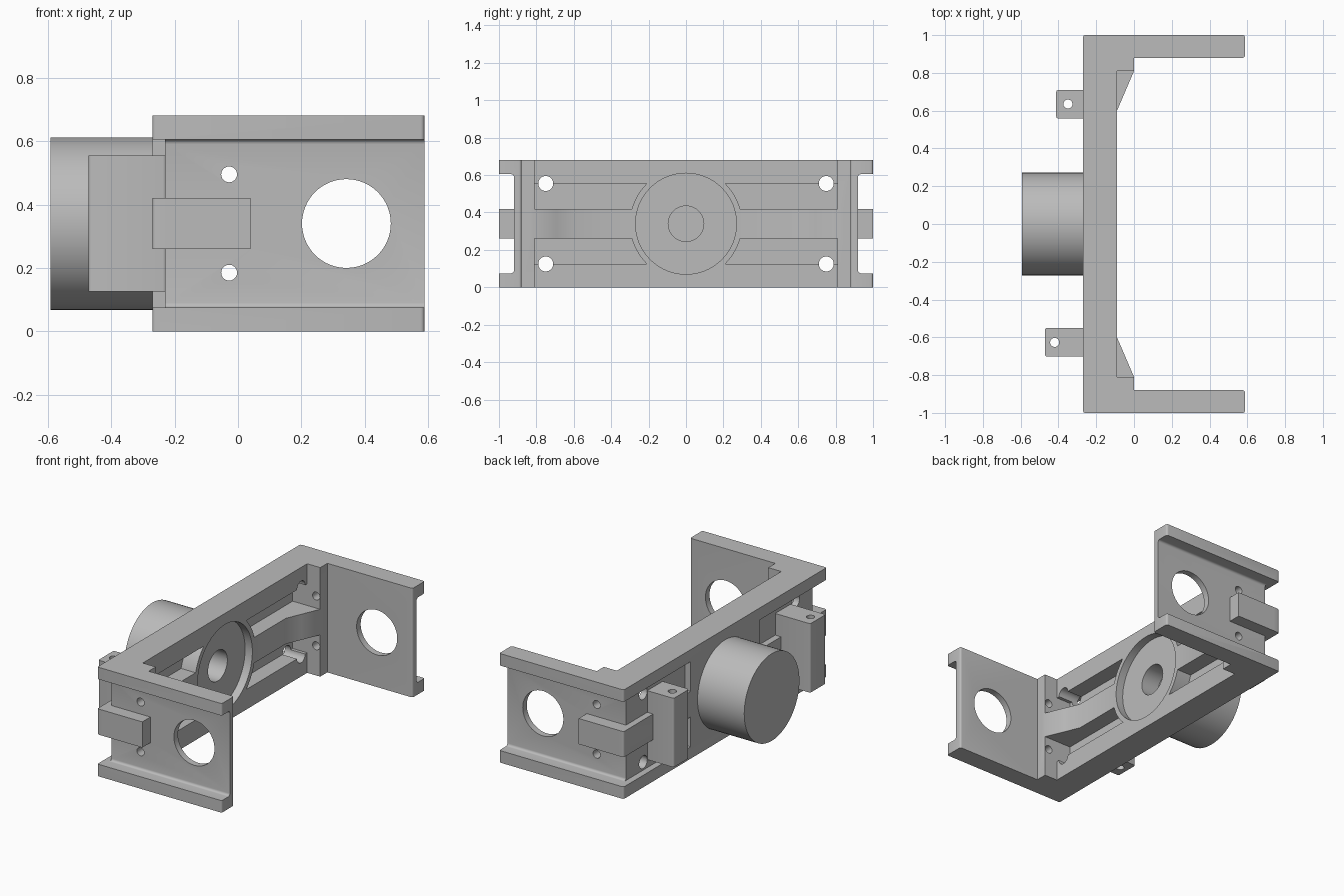
import bpy
import bmesh
import math
from mathutils import Matrix, Vector

if "Cube" in bpy.data.objects:
    bpy.data.objects.remove(bpy.data.objects["Cube"], do_unlink=True)

GREY = (0.5, 0.5, 0.5, 1.0)
grey = bpy.data.materials.new("plain grey")
grey.use_nodes = True
grey.diffuse_color = GREY
grey.node_tree.nodes["Principled BSDF"].inputs["Base Color"].default_value = GREY

MID = 0.34          # mid height of the bracket
RIDGE = (0.26, 0.42)   # height span of the central rib
CHANNEL = (0.075, 0.605)  # height span between the flanges


def finish(name, bm):
    bmesh.ops.recalc_face_normals(bm, faces=bm.faces)
    mesh = bpy.data.meshes.new(name)
    bm.to_mesh(mesh)
    bm.free()
    mesh.materials.append(grey)
    obj = bpy.data.objects.new(name, mesh)
    bpy.context.collection.objects.link(obj)
    return obj


def prism(name, outline, z, radius=0, rounded=lambda v: True):
    """Extrude an xy outline between two heights, rounding chosen upright edges."""
    bm = bmesh.new()
    face = bm.faces.new([bm.verts.new((x, y, z[0])) for x, y in outline])
    geom = bmesh.ops.extrude_face_region(bm, geom=[face])["geom"]
    up = [g for g in geom if isinstance(g, bmesh.types.BMVert)]
    bmesh.ops.translate(bm, verts=up, vec=(0, 0, z[1] - z[0]))
    if radius:
        edges = [e for e in bm.edges
                 if abs(e.verts[0].co.z - e.verts[1].co.z) > 1e-4 and rounded(e.verts[0].co)]
        bmesh.ops.bevel(bm, geom=edges, offset=radius, segments=4, profile=0.5, affect="EDGES")
    return finish(name, bm)


def box(name, x, y, z, radius=0):
    y = sorted(y)
    return prism(name, [(x[0], y[0]), (x[1], y[0]), (x[1], y[1]), (x[0], y[1])], z, radius)


def cylinder(name, axis, start, length, radius, sides=48):
    """Cylinder beginning at a point and running along an axis."""
    direction = Vector(axis)
    turn = direction.to_track_quat("Z", "Y").to_matrix().to_4x4()
    place = Matrix.Translation(Vector(start) + direction * length / 2)
    bm = bmesh.new()
    bmesh.ops.create_cone(bm, cap_ends=True, segments=sides, radius1=radius,
                          radius2=radius, depth=length, matrix=place @ turn)
    return finish(name, bm)


def combine(target, tool, operation="DIFFERENCE"):
    tool.hide_render = True
    mod = target.modifiers.new("cut", "BOOLEAN")
    mod.operation = operation
    mod.solver = "EXACT"
    mod.object = tool
    bpy.context.view_layer.objects.active = target
    bpy.ops.object.modifier_apply(modifier=mod.name)
    bpy.data.objects.remove(tool, do_unlink=True)


def smooth(obj):
    bpy.ops.object.select_all(action="DESELECT")
    obj.select_set(True)
    bpy.context.view_layer.objects.active = obj
    bpy.ops.object.shade_smooth_by_angle(angle=math.radians(30))


# U-shaped frame with thick inner corners
half = [(-0.09, 0.81), (0, 0.81), (0, 0.88), (0.588, 0.88), (0.588, 1), (-0.27, 1)]
outline = half + [(x, -y) for x, y in reversed(half)]
frame = prism("frame", outline, (0, 0.68), 0.012,
              lambda v: abs(v.y) > 0.99 or v.x > 0.58)

for s in (1, -1):
    # Ramp joining the central rib to the corner
    ramp = prism("ramp", [(-0.12, s * 0.6), (-0.09, s * 0.6), (0, s * 0.81),
                          (0, s * 0.84), (-0.12, s * 0.84)], RIDGE)
    combine(frame, ramp, "UNION")

    # Channel along the outside of the arm, leaving the short rib
    channel = box("channel", (CHANNEL[0], CHANNEL[1]), (s * 0.92, s * 1.2), (-1, 1), 0.015)
    channel.data.transform(Matrix(((0, 0, 1, 0), (0, 1, 0, 0), (1, 0, 0, 0), (0, 0, 0, 1))))
    channel.data.flip_normals()
    combine(channel, box("rib_space", (-2, 0.04), (s * 0.8, s * 1.3), RIDGE))
    combine(frame, channel)

    # Shallow recess on the back, split by the same rib
    for z in ((CHANNEL[0], RIDGE[0]), (RIDGE[1], CHANNEL[1])):
        combine(frame, box("back_recess", (-0.5, -0.23), (s * 0.34, s * 1.2), z))

    # Pockets on the inside, ending at the ring around the motor
    for z in ((0.125, RIDGE[0]), (RIDGE[1], 0.555)):
        pocket = box("pocket", (-0.19, -0.05), (s * 0.1, s * 0.81), z)
        combine(pocket, cylinder("ring_space", (1, 0, 0), (-0.4, 0, MID), 0.6, 0.3, 64))
        combine(frame, pocket)

    # Mounting holes in the back wall and arm
    for z in (0.125, 0.555):
        combine(frame, cylinder("wall_hole", (1, 0, 0), (-0.5, s * 0.75, z), 0.48, 0.04, 32))
    for z in (0.185, 0.495):
        combine(frame, cylinder("arm_hole", (0, s, 0), (-0.028, s * 0.7, z), 0.5, 0.025, 24))
    combine(frame, cylinder("arm_opening", (0, s, 0), (0.342, s * 0.7, MID), 0.5, 0.14, 64))

# Motor seat and shaft hole
combine(frame, cylinder("motor_seat", (1, 0, 0), (-0.14, 0, MID), 0.3, 0.27, 64))
combine(frame, cylinder("shaft_hole", (1, 0, 0), (-0.5, 0, MID), 0.7, 0.095))
smooth(frame)

# Motor housing behind the wall
smooth(cylinder("motor_housing", (-1, 0, 0), (-0.262, 0, MID), 0.33, 0.272, 64))

# Two cable tabs of different reach
for name, reach, y, hole in (("left_tab", -0.412, (0.558, 0.71), (-0.35, 0.635)),
                             ("right_tab", -0.472, (-0.702, -0.55), (-0.42, -0.627))):
    tab = box(name, (reach, -0.225), y, (0.125, 0.555), 0.012)
    combine(tab, cylinder("tab_hole", (0, 0, 1), (*hole, 0), 1, 0.024, 24))
    smooth(tab)
